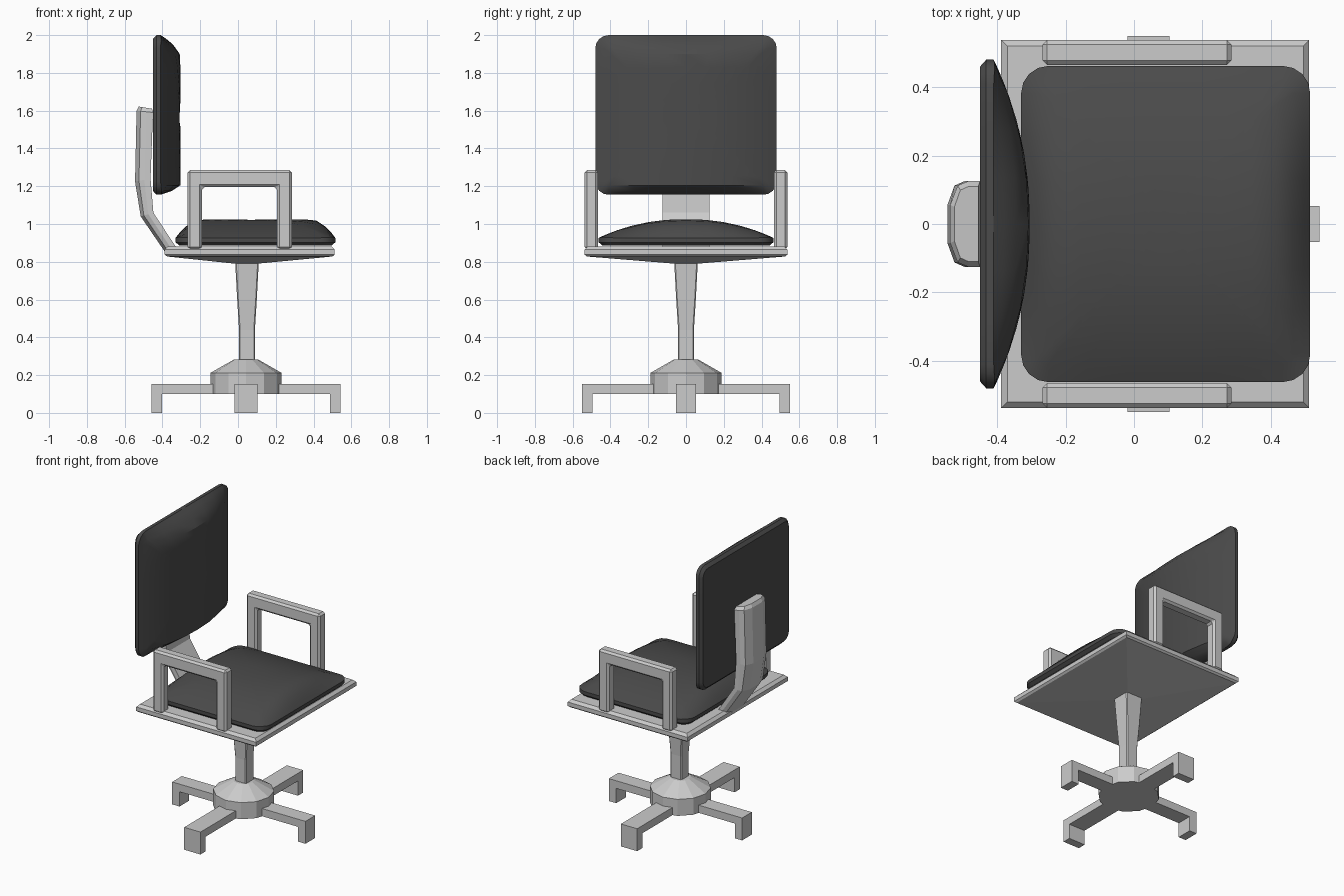
import bpy, bmesh
from math import cos, sin, pi

if "Cube" in bpy.data.objects:
    bpy.data.objects.remove(bpy.data.objects["Cube"])

dark = bpy.data.materials.new("dark_upholstery")
dark.diffuse_color = (0.07, 0.07, 0.07, 1)
dark.use_nodes = True
dark.node_tree.nodes["Principled BSDF"].inputs["Base Color"].default_value = dark.diffuse_color
CX = 0.0425  # axis of the pedestal


def finish(name, bm, bevel=0, segments=1):
    bmesh.ops.recalc_face_normals(bm, faces=bm.faces)
    me = bpy.data.meshes.new(name)
    bm.to_mesh(me)
    bm.free()
    ob = bpy.data.objects.new(name, me)
    bpy.context.collection.objects.link(ob)
    if bevel:
        m = ob.modifiers.new("bevel", 'BEVEL')
        m.width, m.segments, m.limit_method = bevel, segments, 'ANGLE'
    return ob


def loft(name, rings, bevel=0):
    """Skin a list of equal-length point rings and cap both ends."""
    bm = bmesh.new()
    vs = [[bm.verts.new(p) for p in ring] for ring in rings]
    n = len(vs[0])
    for a, b in zip(vs, vs[1:]):
        for i in range(n):
            j = (i + 1) % n
            bm.faces.new((a[i], a[j], b[j], b[i]))
    bm.faces.new(vs[0][::-1])
    bm.faces.new(vs[-1])
    return finish(name, bm, bevel)


def rect(x0, x1, y, z):
    return [(x0, -y, z), (x1, -y, z), (x1, y, z), (x0, y, z)]


def extrude_y(name, profile, y0, y1, bevel=0):
    return loft(name, [[(x, y, z) for x, z in profile] for y in (y0, y1)], bevel)


def rounded_rect(U, V, r, arc=4, side=6):
    corners = []
    for q, (su, sv) in enumerate(((1, 1), (-1, 1), (-1, -1), (1, -1))):
        corners.append([(su * (U - r) + r * cos((q + k / arc) * pi / 2),
                         sv * (V - r) + r * sin((q + k / arc) * pi / 2))
                        for k in range(arc + 1)])
    out = []
    for q in range(4):
        out += corners[q]
        a, b = corners[q][-1], corners[(q + 1) % 4][0]
        out += [(a[0] + (b[0] - a[0]) * t / side, a[1] + (b[1] - a[1]) * t / side)
                for t in range(1, side)]
    return out


def cushion(name, U, V, r, rim, thick, ramp_lo, ramp_hi, place):
    """Pad with a flat back, bowed across v, sloping down at both u ends."""
    def height(u, v):
        bow = max(0, 1 - (abs(v) / V) ** 2.2)
        lo, hi = min(1, (u + U) / ramp_lo), min(1, (U - u) / ramp_hi)
        t = max(0, min(lo, hi))
        return rim + (thick - rim) * bow * t * (1.7 - 0.7 * t)
    rings = [[place(u, v, 0) for u, v in rounded_rect(U - 0.02, V - 0.02, r - 0.02)],
             [place(u, v, 0.018) for u, v in rounded_rect(U, V, r)]]
    for d in (0, 0.02, 0.05, 0.1, 0.17, 0.26, 0.36):
        rings.append([place(u, v, height(u, v))
                      for u, v in rounded_rect(U - d, V - d, max(r - d, 0.012))])
    ob = loft(name, rings)
    ob.data.materials.append(dark)
    bpy.ops.object.select_all(action='DESELECT')
    ob.select_set(True)
    bpy.context.view_layer.objects.active = ob
    bpy.ops.object.shade_smooth_by_angle(angle=pi / 6)


# cushions
cushion("seat_cushion", 0.4225, 0.462, 0.08, 0.042, 0.14, 0.12, 0.12,
        lambda u, v, h: (0.0925 + u, v, 0.885 + h))
cushion("backrest_cushion", 0.4225, 0.48, 0.07, 0.04, 0.145, 0.05, 0.11,
        lambda u, v, h: (-0.45 + h, v, 1.5775 + u))

# seat plate with shallow pyramid underside
loft("seat_plate", [rect(CX - 0.06, CX + 0.06, 0.06, 0.79),
                    rect(-0.375, 0.5, 0.525, 0.828),
                    rect(-0.388, 0.512, 0.537, 0.838),
                    rect(-0.388, 0.512, 0.537, 0.865),
                    rect(-0.37, 0.495, 0.52, 0.882)])

# armrests: upside-down U frames
arm = [(-0.267, 0.865), (-0.267, 1.285), (0.285, 1.285), (0.285, 0.865),
       (0.206, 0.865), (0.206, 1.195), (-0.19, 1.195), (-0.19, 0.865)]
for side, s in (("left", -1), ("right", 1)):
    extrude_y(side + "_armrest", arm, s * 0.465, s * 0.537, 0.013)

# curved back support, faceted on its outer side: (inner x, z, outer x, z, half width)
stations = [(-0.32, 0.865, -0.375, 0.835, 0.125), (-0.448, 1.06, -0.515, 1.04, 0.125),
            (-0.463, 1.24, -0.545, 1.225, 0.125), (-0.45, 1.59, -0.537, 1.6, 0.125),
            (-0.455, 1.61, -0.525, 1.622, 0.11)]
rings = []
for xi, zi, xo, zo, w in stations:
    rings.append([(xi + (xo - xi) * t, y * w, zi + (zo - zi) * t)
                  for y, t in ((-1, 0), (1, 0), (1, 0.4), (0.9, 0.75), (0.45, 1),
                               (-0.45, 1), (-0.9, 0.75), (-1, 0.4))])
loft("back_support", rings)

# pedestal column
loft("column", [rect(CX + 0.005 - h, CX + 0.005 + h, h, z) for h, z in
                ((0.042, 0.25), (0.042, 0.44), (0.052, 0.6), (0.063, 0.81))], 0.006)

# twelve-sided hub
loft("hub", [[(CX + r * cos(i * pi / 6), r * sin(i * pi / 6), z) for i in range(12)]
             for r, z in ((0.188, 0.1), (0.188, 0.212), (0.065, 0.282))])

# four base legs with downturned feet: (reach, half width, direction)
for name, reach, w, c, s in (("right", 0.5, 0.052, 1, 0), ("back", 0.55, 0.061, 0, 1),
                             ("left", 0.5, 0.052, -1, 0), ("front", 0.55, 0.061, 0, -1)):
    foot = reach - 0.055
    prof = [(0.12, 0.1), (0.12, 0.152), (reach, 0.152), (reach, 0), (foot, 0), (foot, 0.1)]
    loft(name + "_base_leg", [[(CX + d * c - y * s, d * s + y * c, z) for d, z in prof]
                              for y in (-w, w)])
